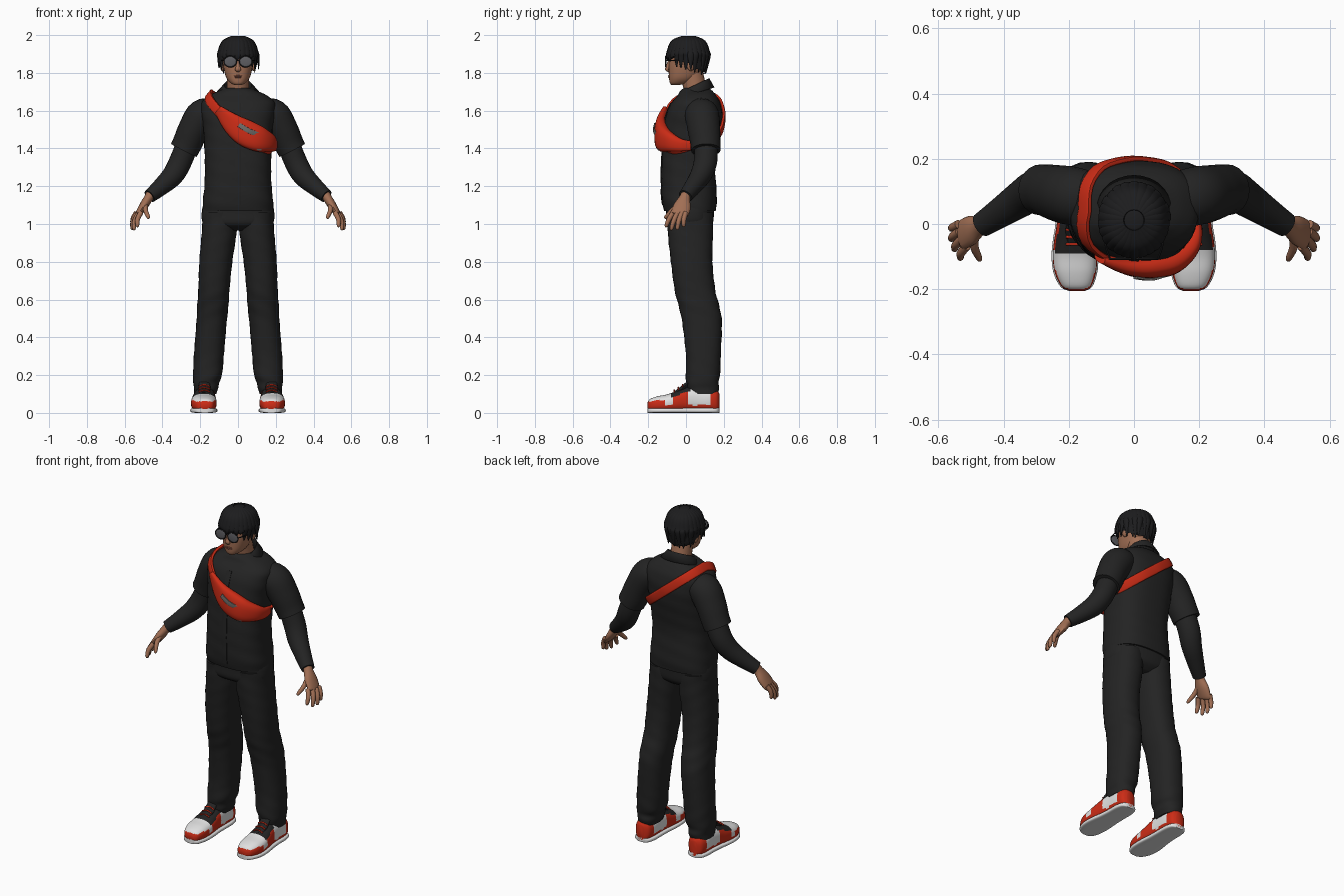
import bpy, bmesh, math, random
from mathutils import Vector
from mathutils.bvhtree import BVHTree

random.seed(4)
if "Cube" in bpy.data.objects:
    bpy.data.objects.remove(bpy.data.objects["Cube"])


def material(name, *rgb):
    m = bpy.data.materials.new(name)
    m.use_nodes = True
    m.diffuse_color = (*rgb, 1)
    m.node_tree.nodes["Principled BSDF"].inputs["Base Color"].default_value = (*rgb, 1)
    return m


CLOTH = material("black cloth", .017, .017, .017)
HAIR = material("black hair", .012, .012, .013)
SKIN = material("skin", .36, .16, .09)
LIPS = material("lips", .26, .09, .06)
RED = material("red", .6, .025, .008)
WHITE = material("white", .75, .75, .75)
LENS = material("grey lens", .11, .11, .12)
METAL = material("grey metal", .16, .15, .14)
parts = []


def resample(rows, n=5):
    """Smooth the control rows with a Catmull-Rom curve."""
    out = []
    for i in range(len(rows) - 1):
        a, b, c, d = (rows[max(0, min(len(rows) - 1, i + k))] for k in (-1, 0, 1, 2))
        for j in range(n):
            t = j / n
            out.append([q + t / 2 * (r - p + t * (2 * p - 5 * q + 4 * r - s + t * (3 * (q - r) + s - p)))
                        for p, q, r, s in zip(a, b, c, d)])
    return out + [list(rows[-1])]


def skin_rings(name, rings, mats, closed=False, rule=None):
    """Join rings of points into one surface, capped unless closed."""
    bm = bmesh.new()
    vs = [[bm.verts.new(p) for p in r] for r in rings]
    for a, b in zip(vs, vs[1:] + vs[:1] if closed else vs[1:]):
        for k in range(len(a)):
            j = (k + 1) % len(a)
            bm.faces.new((a[k], a[j], b[j], b[k]))
    if not closed:
        bm.faces.new(vs[0])
        bm.faces.new(vs[-1])
    bmesh.ops.recalc_face_normals(bm, faces=bm.faces)
    if rule:
        for f in bm.faces:
            f.material_index = rule(f.calc_center_median(), f.normal)
    return finish(name, bm, mats)


def finish(name, bm, mats):
    me = bpy.data.meshes.new(name)
    bm.to_mesh(me)
    bm.free()
    for m in mats if isinstance(mats, list) else [mats]:
        me.materials.append(m)
    ob = bpy.data.objects.new(name, me)
    bpy.context.scene.collection.objects.link(ob)
    parts.append(ob)
    return ob


def oval(seg, p):
    for k in range(seg):
        a = math.tau * k / seg
        yield [math.copysign(abs(f(a)) ** (2 / p), f(a)) for f in (math.cos, math.sin)]


def stack(name, rows, mats, p=2.4, along="z", side=1, seg=28, fold=0, rule=None):
    """Loft rounded boxes; each row is position, u range, v range."""
    rings = []
    for t, u0, u1, v0, v1 in resample(rows):
        ring = []
        for i, (c, s) in enumerate(oval(seg, p)):
            g = 1 + fold * math.sin(70 * t + 3 * math.tau * i / seg)
            u, v = (u0 + u1 + g * c * (u1 - u0)) / 2, (v0 + v1 + g * s * (v1 - v0)) / 2
            ring.append((u * side, v, t) if along == "z" else (u * side, t, v))
        rings.append(ring)
    return skin_rings(name, rings, mats, rule=rule)


def tube(name, rows, mat, facing, side=1, p=2, seg=16, closed=False, n=5):
    """Sweep an oval along rows of x, y, z, half width, half thickness."""
    rows = rows if closed else resample(rows, n)
    pts = [Vector((r[0] * side, r[1], r[2])) for r in rows]
    rings = []
    for i, (q, r) in enumerate(zip(pts, rows)):
        nxt = pts[(i + 1) % len(pts)] if closed else pts[min(i + 1, len(pts) - 1)]
        t = (nxt - pts[i - 1 if closed else max(i - 1, 0)]).normalized()
        h = Vector(facing(q))
        h = (h - t * h.dot(t)).normalized()
        w = t.cross(h)
        rings.append([q + w * r[3] * c + h * r[4] * s for c, s in oval(seg, p)])
    return skin_rings(name, rings, mat, closed)


def ball(name, centre, radii, mat):
    bm = bmesh.new()
    bmesh.ops.create_uvsphere(bm, u_segments=20, v_segments=12, radius=1)
    for v in bm.verts:
        v.co = Vector(c + r * k for c, r, k in zip(centre, radii, v.co))
    return finish(name, bm, mat)


def centred(rows):
    return [(z, -h, h, a, b) for z, h, a, b in rows]


front = lambda q: (0, -1, 0)
outward = lambda q: (1 if q.x > 0 else -1, 0, .6)

# Shirt body and trouser seat
shirt = stack("shirt", centred([
    (1.07, .187, -.115, .158), (1.12, .186, -.127, .163), (1.2, .178, -.13, .16),
    (1.3, .175, -.13, .155), (1.4, .178, -.125, .17), (1.5, .183, -.12, .188),
    (1.58, .195, -.105, .193), (1.64, .195, -.08, .182), (1.68, .155, -.045, .16),
    (1.705, .1, -.03, .14), (1.72, .07, -.01, .12)]), CLOTH, 2.6, seg=40, fold=.006)
stack("trouser_seat", centred([(.965, .11, -.05, .1), (1, .182, -.1, .14),
      (1.06, .192, -.105, .148), (1.12, .18, -.11, .15)]), CLOTH, 2.5)
surface = BVHTree.FromPolygons([v.co for v in shirt.data.vertices],
                               [f.vertices for f in shirt.data.polygons])

# Button placket laid on the shirt front
placket = [surface.ray_cast(Vector((0, -1, 1.1 + .054 * i)), Vector((0, 1, 0)))[0] for i in range(11)]
tube("placket", [(*q, .016, .004) for q in placket], CLOTH, front, p=5)

for side, tag in ((1, "left"), (-1, "right")):
    # Legs
    stack(tag + "_trouser_leg", [
        (1.06, .003, .185, -.1, .143), (.95, .008, .192, -.096, .143), (.8, .03, .205, -.08, .14),
        (.65, .045, .21, -.06, .155), (.57, .05, .216, -.04, .175), (.48, .06, .22, -.02, .19),
        (.3, .075, .234, 0, .184), (.2, .085, .238, -.002, .18), (.16, .1, .238, .002, .172),
        (.13, .105, .232, .004, .175), (.1, .115, .232, .012, .168)],
        CLOTH, 2.3, side=side, fold=.012)

    # Shoes
    last = [(-.205, .175, .022, .02, .05), (-.192, .177, .045, .01, .072), (-.15, .18, .063, .005, .088),
            (-.1, .181, .068, .004, .098), (-.05, .18, .065, .004, .115), (0, .178, .059, .004, .133),
            (.06, .176, .056, .004, .138), (.12, .176, .055, .004, .13), (.162, .176, .045, .004, .12),
            (.178, .176, .022, .01, .1)]

    def panels(c, n):
        if c.y < -.085 and n.z > .45:
            return 1
        if c.y < .02 and n.z > .5:
            return 2
        if c.z > .04 and (.01 < c.y < .13 or -.115 < c.y < -.075):
            return 1
        return 0

    stack(tag + "_shoe", [(y, x - w, x + w, a, b) for y, x, w, a, b in last],
          [RED, WHITE, CLOTH], 2.5, "y", side, seg=40, rule=panels)
    stack(tag + "_sole", [(y, x - w - .004, x + w + .004, 0, .026) for y, x, w, a, b in last],
          WHITE, 4, "y", side)
    tube(tag + "_shoe_tongue", [(.179, -.06, .1, .026, .012), (.178, -.02, .128, .032, .014),
         (.177, .012, .16, .028, .01)], CLOTH, front, side)
    for k in range(3):
        y, z = -.062 + .022 * k, .117 + .014 * k
        tube(tag + "_lace", [(.148, y, z - .006, .004, .004), (.178, y, z + .004, .004, .004),
             (.208, y, z - .006, .004, .004)], RED, front, side, seg=8)

    # Arms
    tube(tag + "_short_sleeve", [
        (.12, .075, 1.59, .07, .08), (.185, .085, 1.575, .088, .09), (.235, .095, 1.5, .082, .086),
        (.267, .103, 1.43, .078, .08), (.287, .105, 1.39, .076, .078)], CLOTH, front, side, seg=24)
    tube(tag + "_long_sleeve", [
        (.265, .105, 1.43, .06, .062), (.305, .103, 1.33, .06, .062), (.345, .078, 1.258, .057, .056),
        (.41, .035, 1.195, .046, .046), (.468, -.003, 1.147, .036, .038)], CLOTH, front, side, seg=24)

    # Hands
    tube(tag + "_palm", [
        (.455, .005, 1.165, .026, .028), (.475, -.008, 1.135, .03, .024), (.5, -.02, 1.095, .046, .023),
        (.528, -.033, 1.053, .046, .016), (.534, -.037, 1.043, .036, .008)], SKIN, outward, side)
    fingers = {"index": ((.514, -.068, 1.06), (.535, -.108, .985)),
               "middle": ((.528, -.046, 1.055), (.553, -.08, .968)),
               "ring": ((.536, -.023, 1.055), (.563, -.048, .97)),
               "little": ((.538, -.001, 1.06), (.562, -.014, .985)),
               "thumb": ((.488, -.03, 1.11), (.474, -.113, 1.03))}
    for finger, ends in fingers.items():
        a, b = map(Vector, ends)
        bend = Vector((.008, -.004, 0))
        path = [(a, .014), (a.lerp(b, .45) + bend, .013), (a.lerp(b, .9), .01), (b, .004)]
        tube(f"{tag}_{finger}_finger", [(*q, r, r) for q, r in path], SKIN, outward, side, seg=10, n=3)

    # Ears and glasses
    ball(tag + "_ear", (.083 * side, .025, 1.84), (.012, .02, .03), SKIN)
    ball(tag + "_lens", (.041 * side, -.107, 1.86), (.033, .004, .028), LENS)
    rim = [(.041 + .034 * c, -.107, 1.86 + .029 * s, .003, .003) for c, s in oval(28, 2)]
    tube(tag + "_rim", rim, HAIR, front, side, seg=8, closed=True)
    tube(tag + "_temple", [(.074, -.105, 1.866, .003, .003), (.088, -.06, 1.866, .003, .003),
         (.088, .03, 1.86, .003, .003)], HAIR, outward, side, seg=8)

tube("glasses_bridge", [(-.01, -.108, 1.866, .003, .003), (.01, -.108, 1.866, .003, .003)], HAIR,
     lambda q: (0, 0, 1), seg=8)

# Neck, head and face
tube("neck", [(0, .06, 1.66, .062, .062), (0, .045, 1.73, .058, .06), (0, .03, 1.8, .058, .06)],
     SKIN, front, seg=24)
stack("head", centred([
    (1.737, .022, -.078, -.03), (1.748, .042, -.086, .02), (1.775, .062, -.09, .06),
    (1.82, .075, -.092, .09), (1.86, .08, -.09, .1), (1.92, .08, -.085, .1),
    (1.96, .06, -.06, .08)]), SKIN, 2.3)
tube("nose", [(0, -.086, 1.865, .008, .008), (0, -.096, 1.835, .011, .01), (0, -.1, 1.818, .016, .01),
     (0, -.092, 1.808, .01, .004)], SKIN, front)
for z in (1.784, 1.777):
    ball("lip", (0, -.089, z), (.022, .006, .004), LIPS)

# Hair cap opened over the face, then hanging locks
cap = stack("hair_cap", centred([
    (1.785, .06, 0, .095), (1.82, .088, -.05, .108), (1.86, .098, -.09, .116), (1.91, .1, -.096, .118),
    (1.95, .09, -.082, .106), (1.98, .06, -.05, .076), (1.995, .02, -.01, .035)]), HAIR, 2.1)
bm = bmesh.new()
bm.from_mesh(cap.data)
bmesh.ops.delete(bm, context="FACES", geom=[
    f for f in bm.faces if f.calc_center_median().z < 1.85 - .5 * f.calc_center_median().y])
bm.to_mesh(cap.data)
bm.free()
for i in range(26):
    a = math.tau * i / 26
    x, y = math.sin(a), -math.cos(a)
    low = 1.87 if y < -.6 else 1.825 if y < .3 else 1.795
    low += random.uniform(-.012, .012)
    tuck = .1 if y < .3 else .086
    turn = random.uniform(-.012, .012)
    tube("hair_lock", [
        (.03 * x, .012 + .03 * y, 1.992, .012, .005), (.078 * x, .012 + .084 * y, 1.965, .019, .008),
        (.1 * x, .012 + .106 * y, 1.91, .021, .009), (.102 * x + turn / 2, .012 + .11 * y, 1.885, .017, .008),
        (tuck * x + turn, .012 + tuck * 1.08 * y, low, .003, .002)], HAIR,
        lambda q: (q.x, q.y - .012, .02), seg=8, n=4)

# Folded collar, open at the front with pointed ends
bm = bmesh.new()
rows = []
for i in range(25):
    a = math.radians(-158 + 316 * i / 24)
    x, y = math.sin(a), math.cos(a)
    point = max(0, abs(a) - 2) / .76
    rows.append([bm.verts.new(q) for q in (
        (.07 * x, .048 + .07 * y, 1.675 + .025 * y),
        (.075 * x, .048 + .076 * y, 1.728 + .036 * y),
        ((.108 + .06 * point) * x, .05 + (.093 + .012 * point) * y, 1.69 + .03 * y - .01 * point))])
for a, b in zip(rows, rows[1:]):
    for k in range(2):
        bm.faces.new((a[k], a[k + 1], b[k + 1], b[k]))
collar = finish("collar", bm, CLOTH)
collar.modifiers.new("thickness", "SOLIDIFY").thickness = .008

# Cross-body strap wrapped around the shirt
centre = Vector((.02, .04, 1.55))
strap = []
for i in range(56):
    a = math.tau * i / 56
    c, s = math.cos(a), math.sin(a)
    d = Vector((-.77 * c, s, .63 * c + .4 * min(s, 0))).normalized()
    hit = surface.ray_cast(centre + d, -d)[0]
    strap.append((*(hit + d * .007), .026, .009))
tube("bag_strap", strap, RED, lambda q: q - centre, p=4, closed=True)

# Chest bag with zip and badge
bag = [(-.105, -.105, 1.605, .026, .012), (-.035, -.125, 1.535, .054, .026), (.035, -.132, 1.485, .07, .035),
       (.11, -.122, 1.45, .068, .036), (.165, -.082, 1.432, .05, .03), (.19, -.03, 1.418, .034, .02),
       (.192, .025, 1.415, .025, .01)]
tube("chest_bag", bag, RED, lambda q: (q.x - .03, q.y - .06, 0), p=2.5, seg=28)
tube("bag_zip", [(.005, -.165, 1.525, .012, .004), (.06, -.169, 1.492, .013, .004),
     (.135, -.142, 1.463, .012, .004)], METAL, front, p=5)
tube("bag_badge", [(.1, -.15, 1.403, .012, .004), (.124, -.142, 1.4, .012, .004)], METAL, front, p=1.2)

# Smooth shading with sharp edges kept
bpy.ops.object.select_all(action="DESELECT")
for ob in parts:
    ob.select_set(True)
bpy.context.view_layer.objects.active = shirt
bpy.ops.object.shade_smooth_by_angle(angle=math.radians(45))
